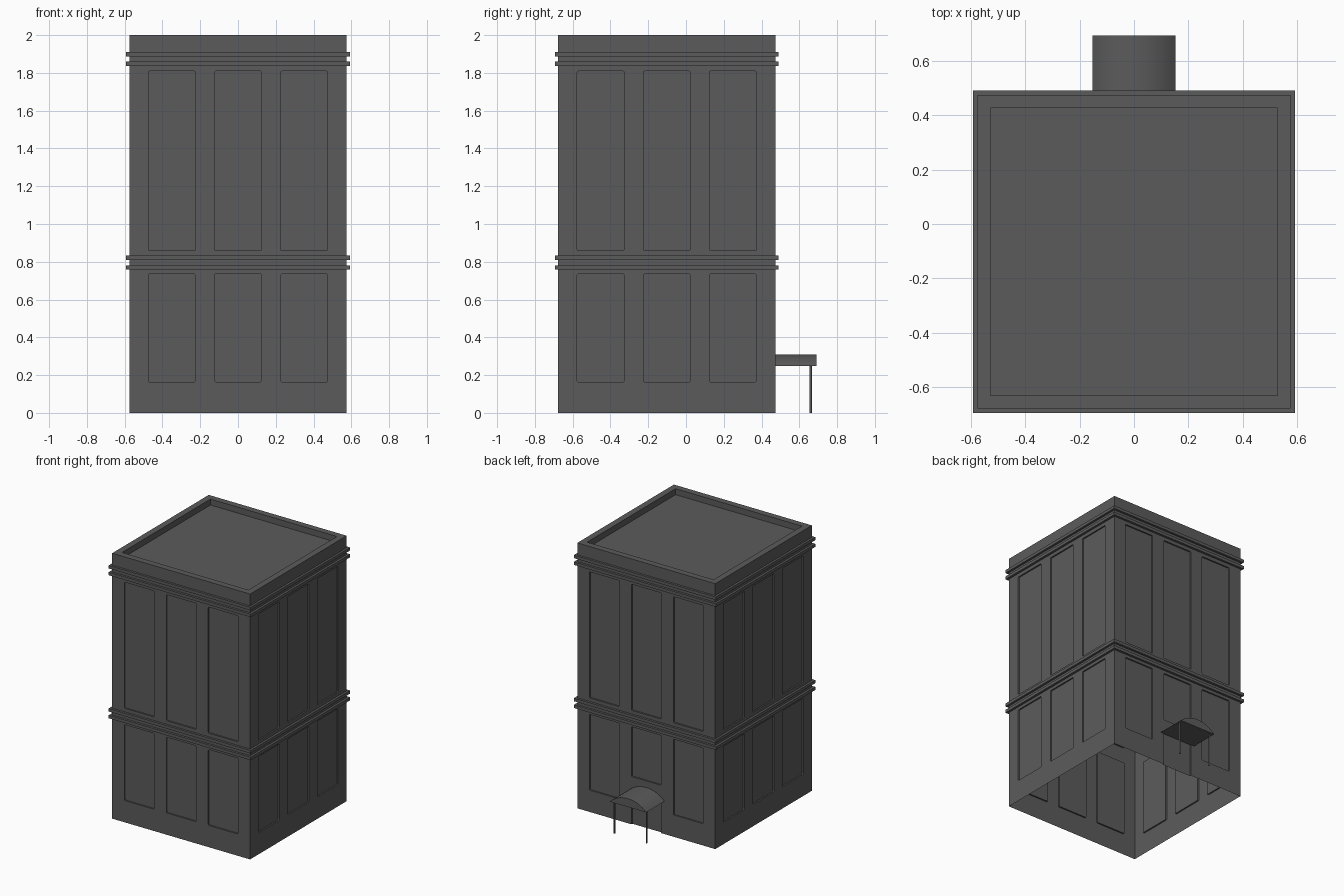
import bpy, bmesh, math
from mathutils import Matrix, Vector

if "Cube" in bpy.data.objects:
    bpy.data.objects.remove(bpy.data.objects["Cube"])

CY = -0.102      # centre of the tower in y
WALL = 0.575     # half width of the walls
BAND = 0.592     # half width of the trim bands
DEPTH = 0.011    # recess depth of the panels

dark = bpy.data.materials.new("dark_grey")
dark.diffuse_color = (0.105, 0.105, 0.105, 1)
dark.use_nodes = True
dark.node_tree.nodes["Principled BSDF"].inputs["Base Color"].default_value = dark.diffuse_color


def make_object(name, bm):
    bmesh.ops.recalc_face_normals(bm, faces=bm.faces)
    me = bpy.data.meshes.new(name)
    bm.to_mesh(me)
    bm.free()
    ob = bpy.data.objects.new(name, me)
    me.materials.append(dark)
    bpy.context.collection.objects.link(ob)
    return ob


def prism(bm, points, vec):
    """Closed prism from a planar outline swept along vec."""
    a = [bm.verts.new(p) for p in points]
    b = [bm.verts.new(Vector(p) + vec) for p in points]
    bm.faces.new(a)
    bm.faces.new(b[::-1])
    for i in range(len(a)):
        j = (i + 1) % len(a)
        bm.faces.new((a[i], a[j], b[j], b[i]))


def square_rings(bm, profile):
    """Square rings lofted along (half width, z) points."""
    rings = [[bm.verts.new((sx * h, CY + sy * h, z))
              for sx, sy in ((-1, -1), (1, -1), (1, 1), (-1, 1))] for h, z in profile]
    for lo, hi in zip(rings, rings[1:]):
        for i in range(4):
            j = (i + 1) % 4
            bm.faces.new((lo[i], lo[j], hi[j], hi[i]))
    return rings


def rounded_rect(x0, x1, z0, z1, r=0.007, n=3):
    pts = []
    corners = [(x1 - r, z1 - r), (x0 + r, z1 - r), (x0 + r, z0 + r), (x1 - r, z0 + r)]
    for k, (cx, cz) in enumerate(corners):
        for i in range(n + 1):
            t = math.pi / 2 * (k + i / n)
            pts.append((cx + r * math.cos(t), cz + r * math.sin(t)))
    return pts


# Tower walls with parapet and sunken roof
bm = bmesh.new()
rings = square_rings(bm, [(WALL, 0), (WALL, 2.0), (0.527, 2.0), (0.527, 1.955)])
bm.faces.new(rings[0][::-1])
bm.faces.new(rings[-1])
tower = make_object("tower", bm)

# Panel cutters: three bays and two storeys per side, door in the back centre
bm = bmesh.new()
for side in range(4):
    turn = Matrix.Translation((0, CY, 0)) @ Matrix.Rotation(side * math.pi / 2, 4, 'Z')
    sweep = turn.to_3x3() @ Vector((0, DEPTH + 0.1, 0))
    for x in (-0.35, 0, 0.35):
        cells = [(0.859, 1.809), (0.164, 0.735)]
        if side == 2 and x == 0:
            cells = [(0.859, 1.809), (0.36, 0.735), (-0.1, 0.26)]
        for z0, z1 in cells:
            outline = rounded_rect(x - 0.124, x + 0.124, z0, z1)
            prism(bm, [turn @ Vector((px, -WALL - 0.1, pz)) for px, pz in outline], sweep)
cutter = make_object("panel_cutter", bm)
cutter.hide_render = True

mod = tower.modifiers.new("panels", 'BOOLEAN')
mod.operation = 'DIFFERENCE'
mod.solver = 'EXACT'
mod.object = cutter
bpy.context.view_layer.objects.active = tower
bpy.ops.object.modifier_apply(modifier=mod.name)
bpy.data.objects.remove(cutter)

# Open underside of the tower shell
bm = bmesh.new()
bm.from_mesh(tower.data)
floor = [f for f in bm.faces if all(v.co.z < 0.001 for v in f.verts)]
bmesh.ops.delete(bm, geom=floor, context='FACES')
bm.to_mesh(tower.data)
bm.free()

# Trim bands wrapped around the walls, in two pairs
for name, z in (("lower_trim", 0.758), ("upper_trim", 1.836)):
    bm = bmesh.new()
    for z0 in (z, z + 0.051):
        square_rings(bm, [(WALL, z0), (BAND, z0), (BAND, z0 + 0.023), (WALL, z0 + 0.023)])
    make_object(name, bm)

# Door canopy: solid arc segment
half, rise, base = 0.152, 0.063, 0.247
radius = (half * half + rise * rise) / (2 * rise)
span = math.asin(half / radius)
arc = []
for i in range(17):
    t = span * (1 - i / 8)
    arc.append((radius * math.sin(t), 0.47, base + rise - radius + radius * math.cos(t)))
bm = bmesh.new()
prism(bm, arc, Vector((0, 0.222, 0)))
canopy = make_object("door_canopy", bm)
bpy.ops.object.select_all(action='DESELECT')
canopy.select_set(True)
bpy.context.view_layer.objects.active = canopy
bpy.ops.object.shade_smooth_by_angle(angle=math.radians(30))

# Canopy posts
for name, x in (("canopy_post_left", -0.135), ("canopy_post_right", 0.135)):
    bm = bmesh.new()
    bmesh.ops.create_cone(bm, cap_ends=True, segments=12, radius1=0.006, radius2=0.006,
                          depth=0.25, matrix=Matrix.Translation((x, 0.66, 0.125)))
    make_object(name, bm)
